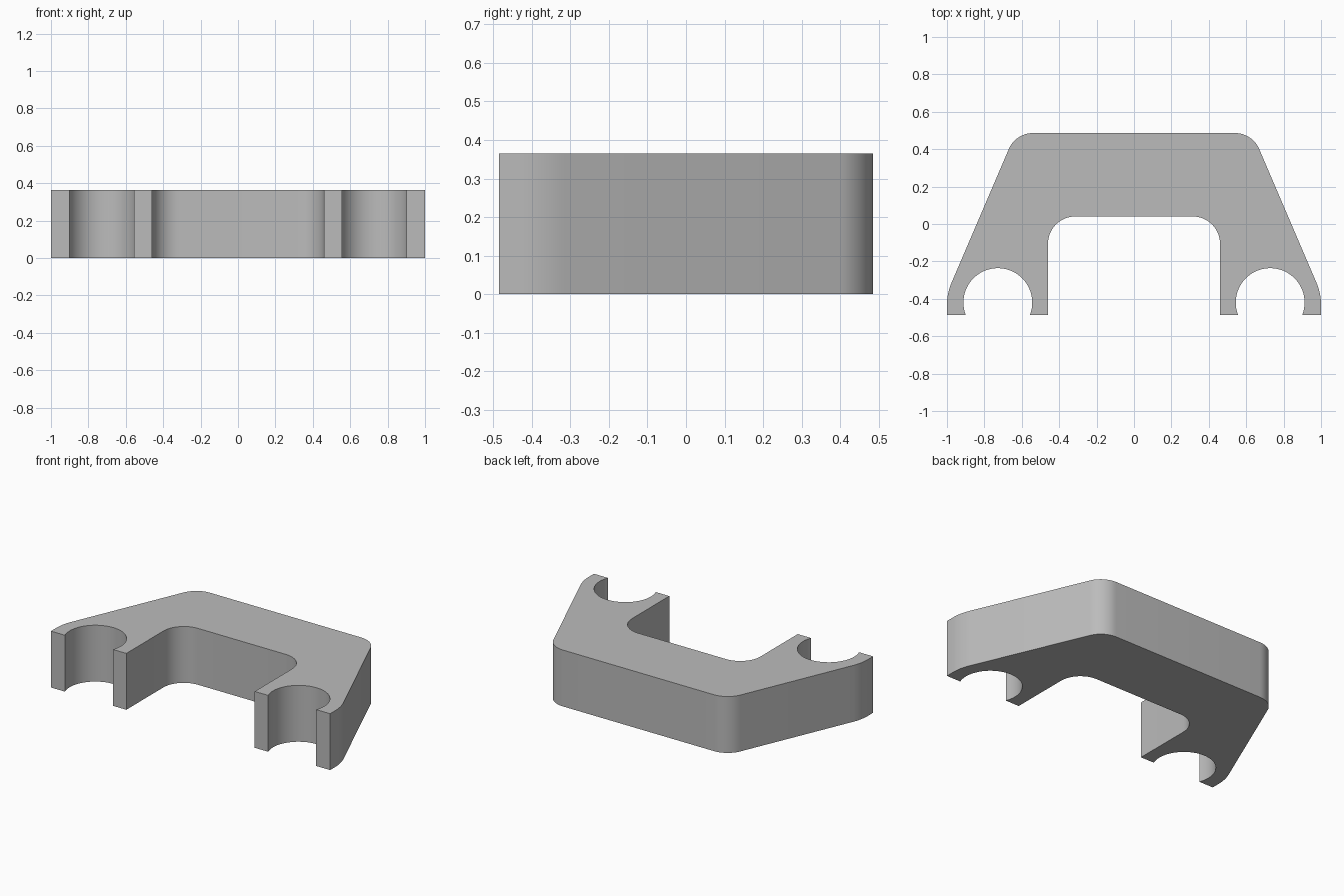
import bpy, bmesh, math
from mathutils import Vector

cube = bpy.data.objects.get("Cube")
if cube:
    bpy.data.objects.remove(cube, do_unlink=True)

HEIGHT = 0.365
BACK, FRONT = 0.486, -0.486


def fillet(prev, corner, nxt, radius, steps=12):
    """Points of a round of the given radius on a corner."""
    c = Vector(corner)
    a = (Vector(prev) - c).normalized()
    b = (Vector(nxt) - c).normalized()
    half = a.angle(b) / 2
    start = c + a * radius / math.tan(half)
    end = c + b * radius / math.tan(half)
    centre = c + (a + b).normalized() * radius / math.sin(half)
    u, v = start - centre, end - centre
    sweep = u.angle(v)
    return [centre + (u * math.sin(sweep * (1 - i / steps)) + v * math.sin(sweep * i / steps)) / math.sin(sweep)
            for i in range(steps + 1)]


def socket(cx, cy, radius, steps=40):
    """Open round seat cut into the foot, from its inner to its outer lip."""
    lip = math.asin((FRONT - cy) / radius)
    a, b = math.pi - lip, lip
    return [Vector((cx + radius * math.cos(a + (b - a) * i / steps),
                    cy + radius * math.sin(a + (b - a) * i / steps)))
            for i in range(steps + 1)]


# Half outline on the +x side, from the inner middle to the back middle
inner_top, inner_corner, inner_foot = (0, 0.04), (0.46, 0.04), (0.46, FRONT)
outer_foot, outer_bend, back_corner, back_mid = (1, FRONT), (1, -0.371), (0.633, BACK), (0, BACK)
half = fillet(inner_top, inner_corner, inner_foot, 0.145)
half.append(Vector(inner_foot))
half += socket(0.728, -0.42, 0.184)
half.append(Vector(outer_foot))
half += fillet(outer_foot, outer_bend, back_corner, 0.3)
half += fillet(outer_bend, back_corner, back_mid, 0.14)
outline = half + [Vector((-p.x, p.y)) for p in reversed(half)]

# Extrude the mirrored outline into the bracket
bm = bmesh.new()
base = bm.faces.new([bm.verts.new((p.x, p.y, 0)) for p in outline])
top = bmesh.ops.extrude_face_region(bm, geom=[base], use_keep_orig=True)
bmesh.ops.translate(bm, vec=(0, 0, HEIGHT),
                    verts=[g for g in top["geom"] if isinstance(g, bmesh.types.BMVert)])
bmesh.ops.recalc_face_normals(bm, faces=bm.faces)
mesh = bpy.data.meshes.new("clip_bracket")
bm.to_mesh(mesh)
bm.free()
bracket = bpy.data.objects.new("clip_bracket", mesh)
bpy.context.collection.objects.link(bracket)

# Plain grey
grey = bpy.data.materials.new("plain_grey")
grey.use_nodes = True
colour = (0.5, 0.5, 0.5, 1)
grey.diffuse_color = colour
grey.node_tree.nodes["Principled BSDF"].inputs["Base Color"].default_value = colour
mesh.materials.append(grey)

# Smooth rounds, crisp edges
bpy.ops.object.select_all(action="DESELECT")
bracket.select_set(True)
bpy.context.view_layer.objects.active = bracket
bpy.ops.object.shade_smooth_by_angle(angle=math.radians(30))
